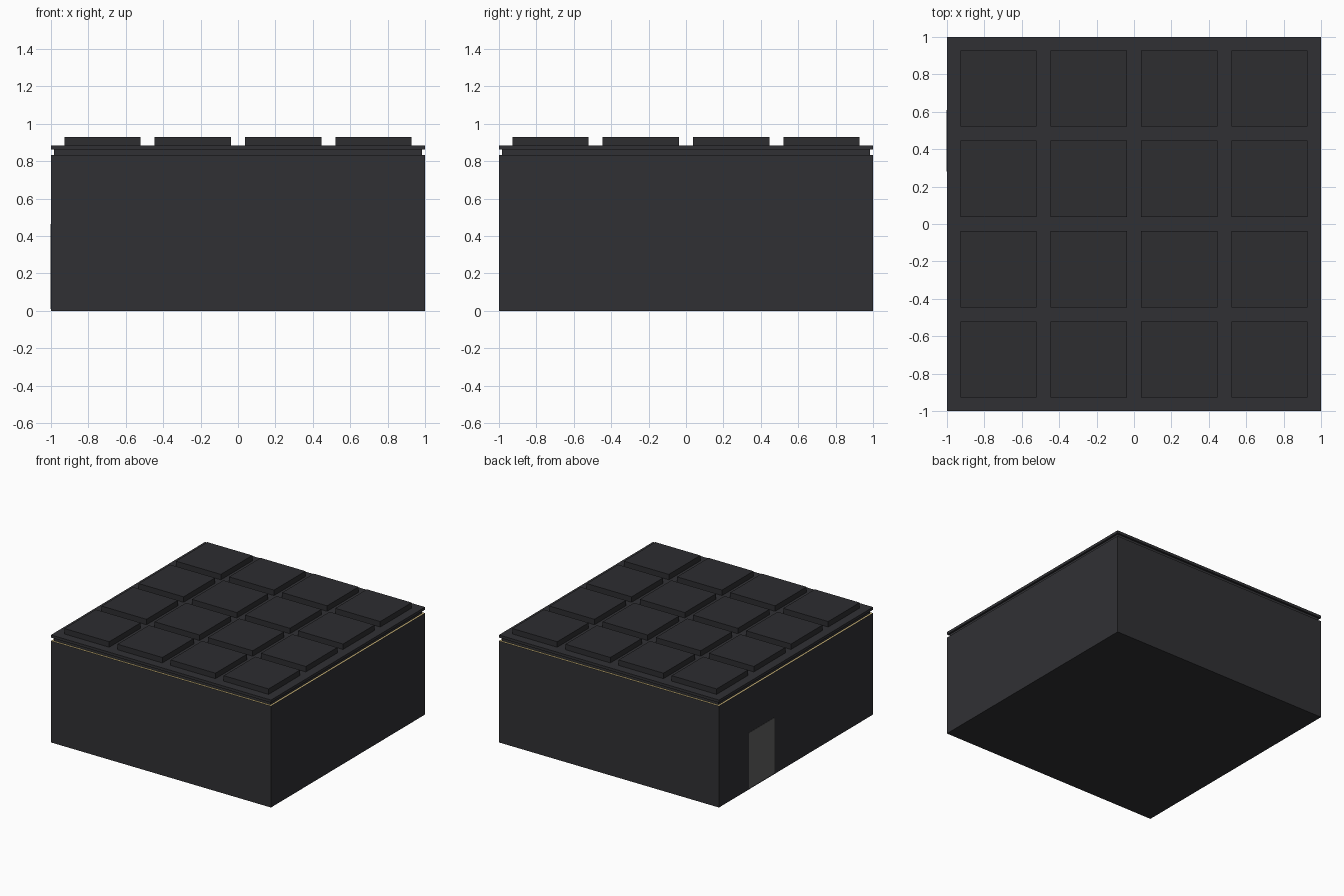
import bpy
import bmesh
from mathutils import Matrix, Vector

if "Cube" in bpy.data.objects:
    bpy.data.objects.remove(bpy.data.objects["Cube"])


def material(name, rgb):
    m = bpy.data.materials.new(name)
    m.diffuse_color = (*rgb, 1)
    m.use_nodes = True
    m.node_tree.nodes["Principled BSDF"].inputs["Base Color"].default_value = m.diffuse_color
    return m


DARK = material("dark_shell", (0.03, 0.03, 0.034))
PAD = material("dark_pad", (0.026, 0.026, 0.03))
GOLD = material("gold_trim", (0.75, 0.58, 0.25))
GREY = material("grey_panel", (0.12, 0.12, 0.12))


def box(name, lo, hi, *mats):
    """Axis-aligned box between two corners."""
    lo, hi = Vector(lo), Vector(hi)
    bm = bmesh.new()
    bmesh.ops.create_cube(bm, size=1)
    bmesh.ops.transform(bm, verts=bm.verts, matrix=Matrix.LocRotScale(
        None, None, hi - lo))
    mesh = bpy.data.meshes.new(name)
    bm.to_mesh(mesh)
    bm.free()
    for m in mats:
        mesh.materials.append(m)
    ob = bpy.data.objects.new(name, mesh)
    ob.location = (lo + hi) / 2
    bpy.context.collection.objects.link(ob)
    return ob


def slab(name, half, z0, z1, *mats):
    return box(name, (-half, -half, z0), (half, half, z1), *mats)


BODY_TOP, LID_BASE, LID_TOP, PAD_TOP = 0.834, 0.861, 0.883, 0.928

# Main housing with a gold top rim that shows in the gap under the lid
body = slab("housing", 1.0, 0, BODY_TOP, DARK, GOLD)
for face in body.data.polygons:
    if face.normal.z > 0.5:
        face.material_index = 1

# Recessed neck and lid plate
slab("recessed_neck", 0.985, BODY_TOP, LID_BASE, DARK)
slab("lid_plate", 1.0, LID_BASE, LID_TOP, DARK)

# Four by four grid of square pads
PITCH, HALF = 0.483, 0.204
for row in range(4):
    for col in range(4):
        x, y = (col - 1.5) * PITCH, (row - 1.5) * PITCH
        box(f"pad_{row}_{col}", (x - HALF, y - HALF, LID_TOP),
            (x + HALF, y + HALF, PAD_TOP), PAD)

# Connector panel on the left side, toward the back
box("connector_panel", (-1.002, 0.28, 0.01), (-0.99, 0.61, 0.465), GREY)
